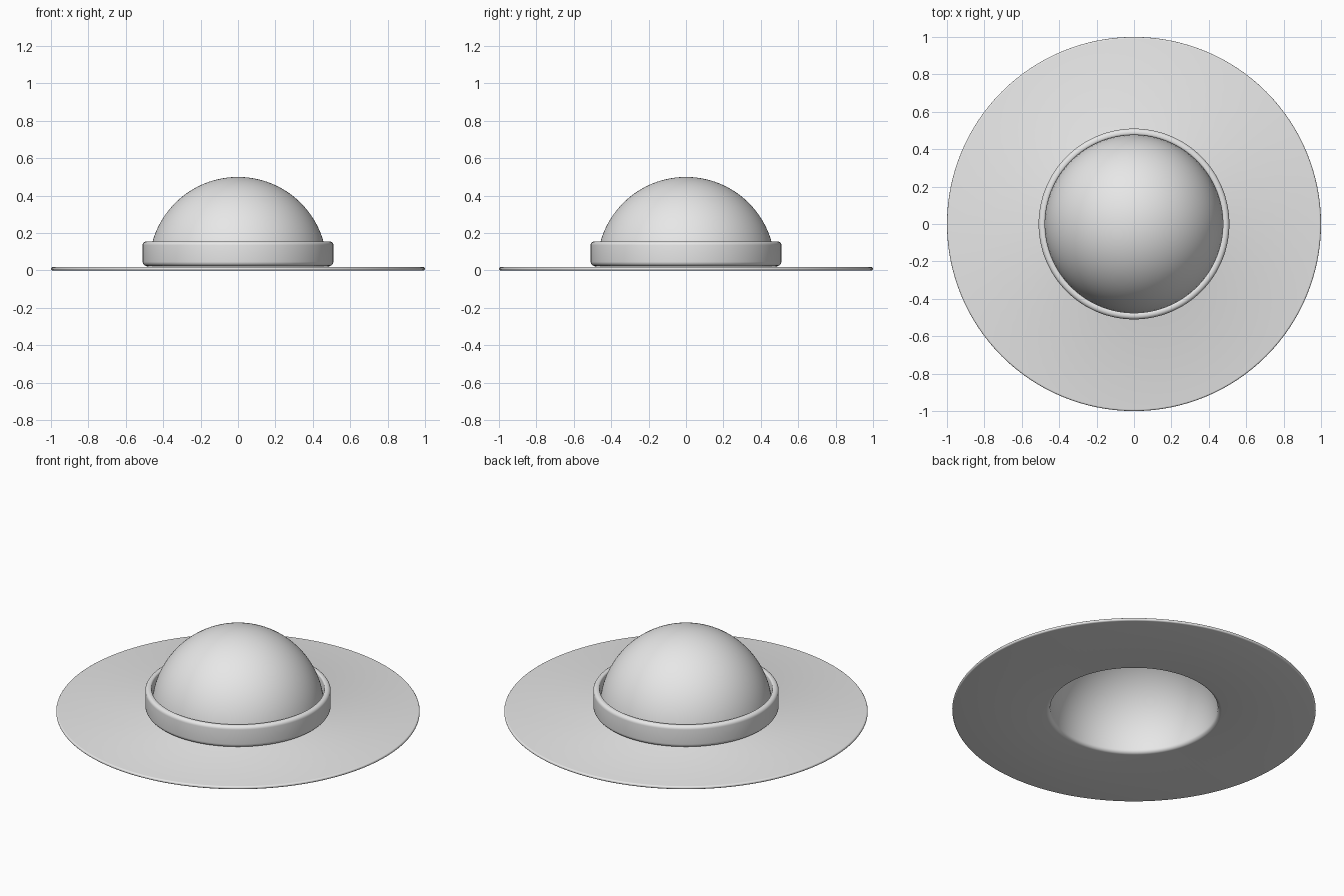
import bpy, bmesh
from math import sin, cos, pi, radians

cube = bpy.data.objects.get("Cube")
if cube:
    bpy.data.objects.remove(cube, do_unlink=True)

felt = bpy.data.materials.new("light_grey")
felt.use_nodes = True
grey = (0.8, 0.8, 0.8, 1)
felt.diffuse_color = grey
felt.node_tree.nodes["Principled BSDF"].inputs["Base Color"].default_value = grey


def arc(cx, cz, radius, start, end, steps):
    """Points on a circular arc in the radius/height plane, angles in degrees."""
    angles = [radians(start + (end - start) * i / steps) for i in range(steps + 1)]
    return [(cx + radius * cos(a), cz + radius * sin(a)) for a in angles]


def lathe(name, profile, closed=False, segments=128):
    """Revolve a radius/height profile around the vertical axis."""
    bm = bmesh.new()
    verts = [bm.verts.new((r, 0, z)) for r, z in profile]
    pairs = list(zip(verts, verts[1:]))
    if closed:
        pairs.append((verts[-1], verts[0]))
    edges = [bm.edges.new(p) for p in pairs]
    bmesh.ops.spin(bm, geom=verts + edges, cent=(0, 0, 0), axis=(0, 0, 1),
                   angle=2 * pi, steps=segments, use_merge=True)
    bmesh.ops.remove_doubles(bm, verts=bm.verts, dist=0.0001)
    bmesh.ops.recalc_face_normals(bm, faces=bm.faces)
    mesh = bpy.data.meshes.new(name)
    bm.to_mesh(mesh)
    bm.free()
    mesh.materials.append(felt)
    obj = bpy.data.objects.new(name, mesh)
    bpy.context.collection.objects.link(obj)
    bpy.ops.object.select_all(action='DESELECT')
    obj.select_set(True)
    bpy.context.view_layer.objects.active = obj
    bpy.ops.object.shade_smooth_by_angle(angle=radians(40))
    return obj


# Hollow crown and thin brim as one shell
outer = arc(0, 0.025, 0.475, 90, 3, 32)
rim = arc(0.991, 0.009, 0.009, 90, -90, 8)
flare = arc(0.483, 0.022, 0.022, 270, 180, 6)
inner = arc(0, 0.022, 0.461, 2, 90, 32)
lathe("crown_and_brim", outer + [(0.48, 0.024), (0.495, 0.018)] + rim + flare + inner)

# Rounded hat band standing slightly clear of the crown
band = (arc(0.487, 0.047, 0.023, -90, 0, 6) + arc(0.49, 0.135, 0.02, 0, 90, 6)
        + arc(0.485, 0.145, 0.01, 90, 180, 4) + [(0.475, 0.024)])
lathe("hat_band", band, closed=True)
